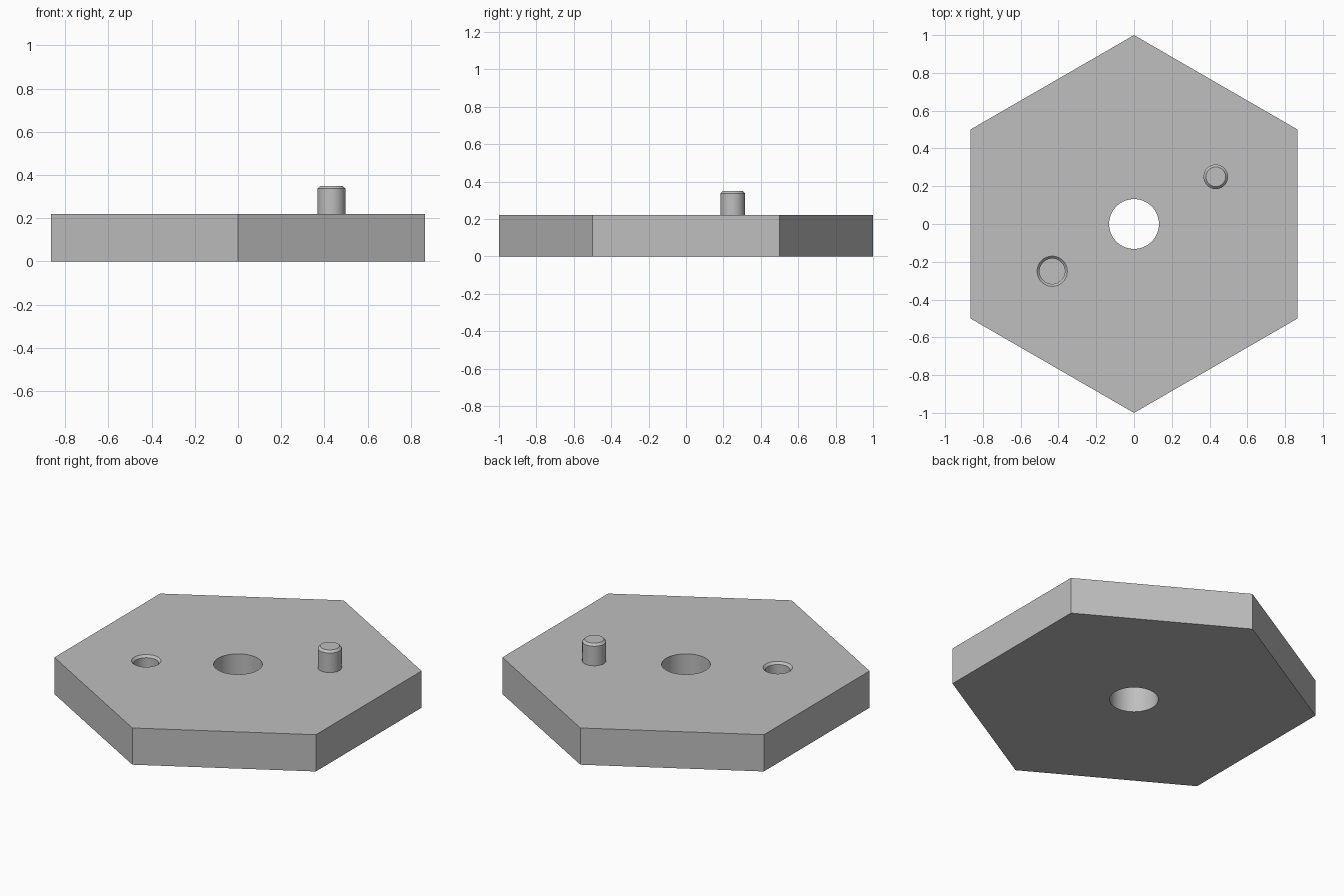
import bpy, bmesh, math

cube = bpy.data.objects.get("Cube")
if cube:
    bpy.data.objects.remove(cube, do_unlink=True)

THICK = 0.22
PEG_X, PEG_Y = 0.433, 0.25
SIDES = 64

grey = bpy.data.materials.new("plain grey")
grey.use_nodes = True
colour = (0.52, 0.52, 0.52, 1)
grey.diffuse_color = colour
grey.node_tree.nodes["Principled BSDF"].inputs["Base Color"].default_value = colour


def turned(name, profile, x=0, y=0, sides=SIDES):
    """Closed solid from (radius, height) pairs listed bottom to top."""
    bm = bmesh.new()
    rings = []
    for r, z in profile:
        angles = [math.pi / 2 + math.tau * i / sides for i in range(sides)]
        rings.append([bm.verts.new((r * math.cos(a), r * math.sin(a), z)) for a in angles])
    for low, high in zip(rings, rings[1:]):
        for i in range(sides):
            j = (i + 1) % sides
            bm.faces.new((low[i], low[j], high[j], high[i]))
    bm.faces.new(rings[0][::-1])
    bm.faces.new(rings[-1])
    mesh = bpy.data.meshes.new(name)
    bm.to_mesh(mesh)
    bm.free()
    mesh.materials.append(grey)
    obj = bpy.data.objects.new(name, mesh)
    obj.location = (x, y, 0)
    bpy.context.collection.objects.link(obj)
    return obj


def activate(obj):
    bpy.ops.object.select_all(action='DESELECT')
    obj.select_set(True)
    bpy.context.view_layer.objects.active = obj


def cut(target, cutter):
    cutter.hide_render = True
    mod = target.modifiers.new("cut", 'BOOLEAN')
    mod.operation = 'DIFFERENCE'
    mod.solver = 'EXACT'
    mod.object = cutter
    activate(target)
    bpy.ops.object.modifier_apply(modifier=mod.name)
    bpy.data.objects.remove(cutter, do_unlink=True)


# Hexagonal plate
plate = turned("hexagonal_plate", [(1, 0), (1, THICK)], sides=6)

# Central through hole
cut(plate, turned("hole_cutter", [(0.132, -0.1), (0.132, THICK + 0.1)]))

# Blind socket with a chamfered rim, opposite the peg
cut(plate, turned("socket_cutter",
                  [(0.067, THICK - 0.14), (0.067, THICK - 0.013),
                   (0.08, THICK), (0.08, THICK + 0.1)], -PEG_X, -PEG_Y))

# Chamfered locating peg
peg = turned("locating_peg",
             [(0.065, THICK - 0.02), (0.065, 0.337), (0.052, 0.35)], PEG_X, PEG_Y)

for part in (plate, peg):
    activate(part)
    bpy.ops.object.shade_smooth_by_angle(angle=math.radians(30))
